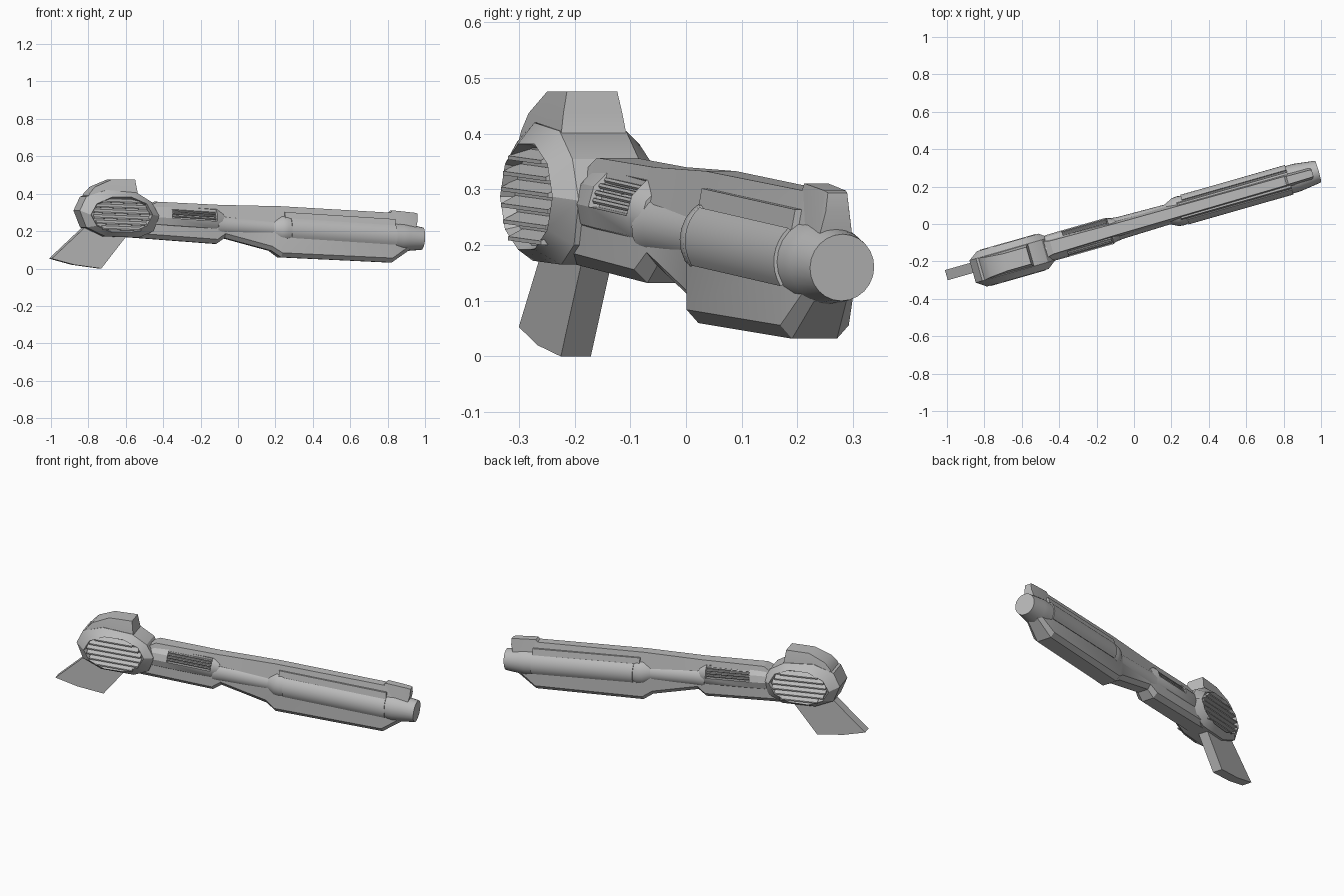
import bpy
import bmesh
from math import atan, cos, sin, pi, radians, sqrt
from mathutils import Matrix, Vector

if "Cube" in bpy.data.objects:
    bpy.data.objects.remove(bpy.data.objects["Cube"], do_unlink=True)

# Plain grey finish for every part
grey = bpy.data.materials.new("gun_grey")
grey.use_nodes = True
colour = (0.5, 0.5, 0.5, 1)
grey.diffuse_color = colour
grey.node_tree.nodes["Principled BSDF"].inputs["Base Color"].default_value = colour

# Parts are laid out as (along, sideways, up), then turned to the gun's heading
SLOPE = 0.285
PITCH = 0.066
yaw = atan(SLOPE)
HEADING = Matrix(((1, -sin(yaw), 0), (SLOPE, cos(yaw), 0), (0, 0, 1)))


def axis_height(x):
    return 0.16 + PITCH * (0.98 - x)


def finish(name, bm):
    bmesh.ops.recalc_face_normals(bm, faces=bm.faces)
    for v in bm.verts:
        v.co = HEADING @ v.co
    mesh = bpy.data.meshes.new(name)
    bm.to_mesh(mesh)
    bm.free()
    mesh.materials.append(grey)
    ob = bpy.data.objects.new(name, mesh)
    bpy.context.collection.objects.link(ob)
    bpy.ops.object.select_all(action="DESELECT")
    ob.select_set(True)
    bpy.context.view_layer.objects.active = ob
    bpy.ops.object.shade_smooth_by_angle(angle=radians(28))
    return ob


def loft(rings, bm=None):
    """Skin a list of equal rings and cap both ends."""
    bm = bm or bmesh.new()
    loops = [[bm.verts.new(Vector(p)) for p in ring] for ring in rings]
    n = len(loops[0])
    for a, b in zip(loops, loops[1:]):
        for i in range(n):
            j = (i + 1) % n
            bm.faces.new((a[i], a[j], b[j], b[i]))
    bm.faces.new(loops[0])
    bm.faces.new(loops[-1])
    return bm


def round_ring(x, r, sides, lift=0.0):
    pts = []
    for i in range(sides):
        a = 2 * pi * i / sides
        up = r * sin(a)
        pts.append((x + up * PITCH, r * cos(a), axis_height(x) + lift + up))
    return pts


def trapezoid_bar(name, stations):
    """Bar along the gun: x, bottom, top, bottom half width, top half width."""
    rings = [[(x, -wb, zb), (x, wb, zb), (x, wt, zt), (x, -wt, zt)]
             for x, zb, zt, wb, wt in stations]
    return finish(name, loft(rings))


# Barrel, neck and muzzle
barrel = [(-0.12, 0.066), (-0.07, 0.06), (0.18, 0.055), (0.22, 0.077), (0.25, 0.08),
          (0.27, 0.076), (0.87, 0.076), (0.9, 0.072), (0.984, 0.06)]
finish("barrel", loft([round_ring(x, r, 24) for x, r in barrel]))

# Receiver with sunken vent windows on its upper sides
LIFT = 0.02
receiver = [(-0.52, 0.06), (-0.45, 0.072), (-0.37, 0.073), (-0.13, 0.073), (-0.09, 0.056)]
bm = loft([round_ring(x, r, 12, LIFT) for x, r in receiver])
bm.normal_update()
for side in (-1, 1):
    window = []
    for f in bm.faces:
        c = f.calc_center_median()
        up = c.z - axis_height(c.x) - LIFT
        if abs(c.x + 0.25) < 0.05 and 0.01 < up < 0.06 and c.y * side > 0.03:
            window.append(f)
    bmesh.ops.recalc_face_normals(bm, faces=bm.faces)
    bmesh.ops.inset_region(bm, faces=window, thickness=0.006, depth=-0.02)
finish("receiver", bm)

# Vent bars
bm = bmesh.new()
for side in (-1, 1):
    for step in range(4):
        a = radians(10 + 13.5 * step)
        rings = []
        for x in (-0.366, -0.134):
            mid = Vector((x, side * 0.062 * cos(a), axis_height(x) + LIFT + 0.062 * sin(a)))
            rings.append([mid + Vector((0, cos(t * pi / 3), sin(t * pi / 3))) * 0.0055
                          for t in range(6)])
        loft(rings, bm)
finish("vent_bars", bm)

# Curved raised panels on the barrel sides
bm = bmesh.new()
for side in (-1, 1):
    rings = []
    for x in (0.27, 0.83):
        arc = [radians(a) for a in range(-32, 49, 10)]
        path = [(0.082, a) for a in arc] + [(0.07, a) for a in reversed(arc)]
        rings.append([(x, side * r * cos(a), axis_height(x) + r * sin(a)) for r, a in path])
    loft(rings, bm)
finish("barrel_panels", bm)

# Angular underside running from the head to the muzzle
under = [(-0.6, 0.25, 0.168, 0.06, 0.04), (-0.125, 0.25, 0.132, 0.06, 0.035),
         (-0.08, 0.23, 0.163, 0.05, 0.03), (0.17, 0.21, 0.095, 0.05, 0.03),
         (0.22, 0.2, 0.06, 0.064, 0.042), (0.81, 0.17, 0.032, 0.064, 0.042),
         (0.91, 0.15, 0.1, 0.045, 0.03)]
rings = []
for x, zt, zb, wt, wb in under:
    half = [(wt, zt), (wt, zb + 0.024), (wb, zb)]
    rings.append([(x, w, z) for w, z in half] + [(x, -w, z) for w, z in reversed(half)])
finish("underside", loft(rings))

# Top rail and front sight
trapezoid_bar("top_rail", [
    (-0.5, 0.26, 0.325, 0.062, 0.05), (-0.44, 0.26, 0.357, 0.06, 0.036),
    (-0.1, 0.25, 0.34, 0.045, 0.03), (0.22, 0.23, 0.333, 0.045, 0.028),
    (0.82, 0.2, 0.298, 0.042, 0.024), (0.87, 0.2, 0.25, 0.04, 0.022)])
trapezoid_bar("rail_ledge", [
    (0.24, 0.22, 0.302, 0.056, 0.042), (0.83, 0.19, 0.264, 0.056, 0.042)])
trapezoid_bar("front_sight", [
    (0.78, 0.22, 0.265, 0.036, 0.026), (0.82, 0.22, 0.311, 0.036, 0.022),
    (0.94, 0.2, 0.298, 0.034, 0.02), (0.955, 0.26, 0.294, 0.022, 0.018)])

# Head: wide middle outline bevelled in to a round grille on each side
OFF = -0.008
CX, CZ, RX, RZ = -0.65, 0.287, 0.165, 0.1
outline = [(-0.44, 0.28), (-0.48, 0.355), (-0.56, 0.405), (-0.72, 0.42), (-0.83, 0.385),
           (-0.865, 0.31), (-0.83, 0.22), (-0.73, 0.172), (-0.55, 0.165), (-0.47, 0.2)]
grille = [(CX + RX * cos(i * pi / 5), CZ + RZ * sin(i * pi / 5)) for i in range(10)]
rings = [[(x, v + OFF, z) for x, z in shape]
         for v, shape in ((-0.098, grille), (-0.062, outline), (0.062, outline), (0.098, grille))]
bm = loft(rings)
bmesh.ops.recalc_face_normals(bm, faces=bm.faces)
for f in [f for f in bm.faces if len(f.verts) == 10]:
    bmesh.ops.inset_region(bm, faces=[f], thickness=0.008, depth=-0.025)
finish("head", bm)

# Sloped louvres in both grilles
bm = bmesh.new()
for side in (-1, 1):
    for k in range(6):
        dz = (k - 2.5) * 0.029
        reach = 0.95 * (RX - 0.008) * sqrt(1 - (dz / RZ) ** 2)
        rings = []
        for end in (-reach, reach):
            z = CZ + dz - end * PITCH * 0.6
            rings.append([(CX + end, OFF + side * v, z + h)
                          for v, h in ((0.07, -0.01), (0.101, -0.01), (0.101, -0.003), (0.074, 0.011))])
        loft(rings, bm)
finish("grille_louvres", bm)

# Rear sight block on top of the head
rings = []
for z, back, front, w in ((0.36, -0.83, -0.54, 0.066), (0.405, -0.81, -0.555, 0.06),
                          (0.437, -0.78, -0.56, 0.055), (0.476, -0.69, -0.565, 0.047)):
    rings.append([(back, OFF - w, z), (front, OFF - w, z), (front, OFF + w, z), (back, OFF + w, z)])
finish("top_block", loft(rings))

# Raked grip
side_shape = [(-1.0, 0.053), (-0.88, 0.02), (-0.735, 0), (-0.58, 0.2), (-0.78, 0.26)]
finish("grip", loft([[(x, 0.012 + v, z) for x, z in side_shape] for v in (-0.028, 0.028)]))
